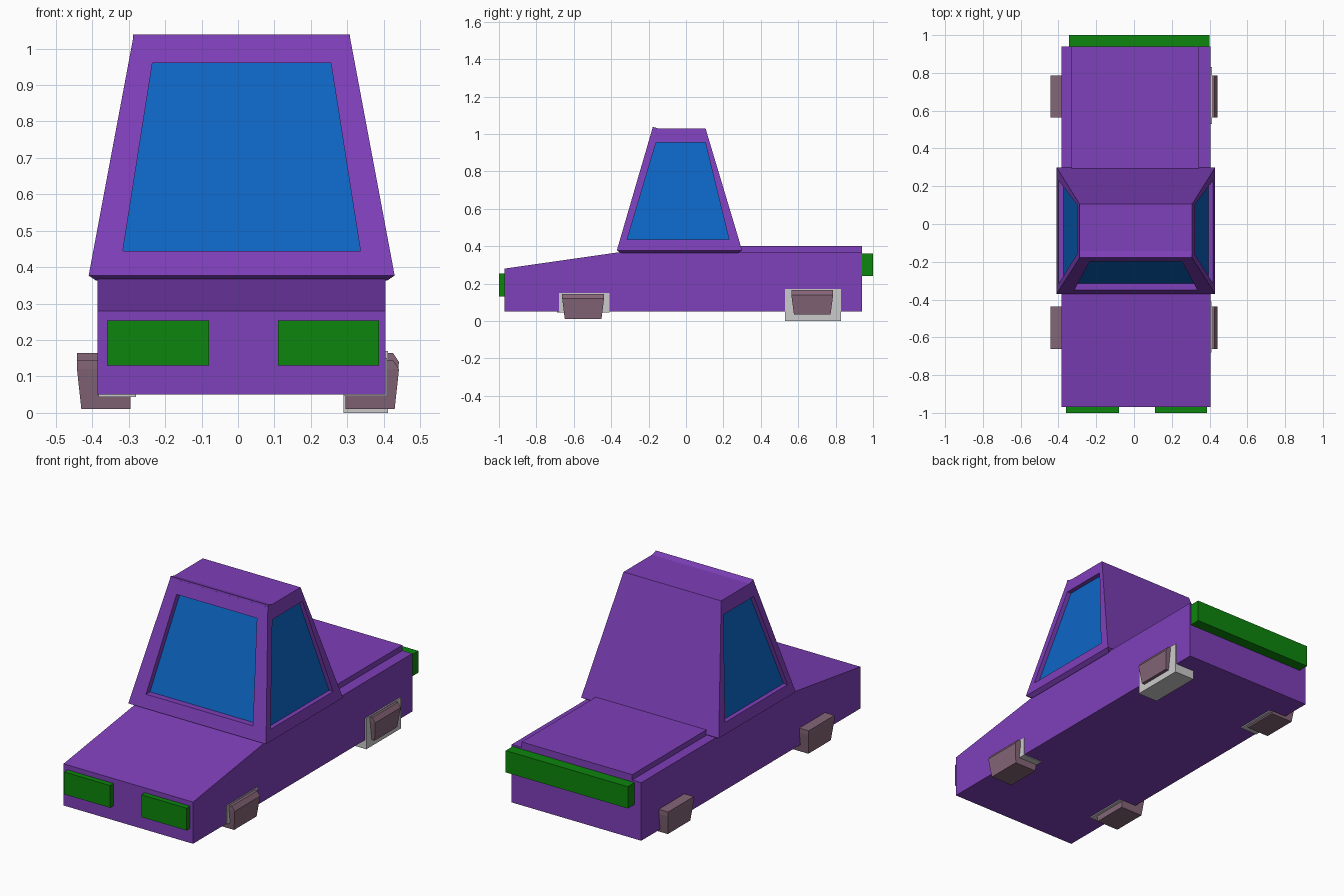
import bpy, bmesh
from mathutils import Vector

cube = bpy.data.objects.get("Cube")
if cube:
    bpy.data.objects.remove(cube, do_unlink=True)

CX = 0.01  # centre line of the bodywork


def material(name, rgb):
    m = bpy.data.materials.new(name)
    m.use_nodes = True
    m.diffuse_color = (*rgb, 1)
    m.node_tree.nodes["Principled BSDF"].inputs["Base Color"].default_value = (*rgb, 1)
    return m


purple = material("purple paint", (0.21, 0.05, 0.49))
blue = material("blue glass", (0.004, 0.133, 0.56))
green = material("green lamp", (0.004, 0.235, 0.004))
brown = material("dusty brown", (0.235, 0.132, 0.187))
grey = material("pale grey", (0.6, 0.6, 0.6))


def finish(name, bm, *mats):
    bmesh.ops.remove_doubles(bm, verts=bm.verts, dist=0.0005)
    bmesh.ops.recalc_face_normals(bm, faces=bm.faces)
    mesh = bpy.data.meshes.new(name)
    bm.to_mesh(mesh)
    bm.free()
    for m in mats:
        mesh.materials.append(m)
    obj = bpy.data.objects.new(name, mesh)
    bpy.context.collection.objects.link(obj)
    return obj


def add_face(bm, points, mat=0):
    f = bm.faces.new([bm.verts.new(p) for p in points])
    f.material_index = mat
    return f


def loft(name, rings, mat):
    """Stack of rectangles (x0, x1, y0, y1, z) joined into a closed solid."""
    bm = bmesh.new()
    loops = [[(a, c, z), (b, c, z), (b, d, z), (a, d, z)] for a, b, c, d, z in rings]
    add_face(bm, loops[0])
    add_face(bm, loops[-1])
    for lo, hi in zip(loops, loops[1:]):
        for i in range(4):
            j = (i + 1) % 4
            add_face(bm, [lo[i], lo[j], hi[j], hi[i]])
    return finish(name, bm, mat)


def box(name, x0, x1, y0, y1, z0, z1, mat):
    return loft(name, [(x0, x1, y0, y1, z0), (x0, x1, y0, y1, z1)], mat)


def prism(name, profile, x0, x1, mat):
    """Side profile of (y, z) points extruded across the width."""
    bm = bmesh.new()
    f = add_face(bm, [(x0, y, z) for y, z in profile])
    out = bmesh.ops.extrude_face_region(bm, geom=[f])["geom"]
    bmesh.ops.translate(bm, vec=(x1 - x0, 0, 0),
                        verts=[v for v in out if isinstance(v, bmesh.types.BMVert)])
    return finish(name, bm, mat)


# Main body with sloping bonnet, and raised rear deck
prism("body", [(-0.97, 0.05), (0.94, 0.05), (0.94, 0.37), (-0.34, 0.37), (-0.97, 0.28)],
      -0.385, 0.405, purple)
box("rear_deck", -0.33, 0.345, 0.28, 0.94, 0.36, 0.4, purple)

# Lamps
box("right_headlight", -0.36, -0.08, -1.0, -0.96, 0.13, 0.253, green)
box("left_headlight", 0.11, 0.387, -1.0, -0.96, 0.13, 0.253, green)
box("rear_light_bar", -0.345, 0.4, 0.93, 1.0, 0.24, 0.36, green)


# Cab: tapered shell with recessed windows at the front and both sides
Z0, Z1 = 0.377, 1.028


def mix(low, high, z):
    return low + (high - low) * (z - Z0) / (Z1 - Z0)


def half_width(z):
    return mix(0.42, 0.298, z)


def front_y(z):
    return mix(-0.37, -0.18, z)


def back_y(z):
    return mix(0.3, 0.105, z)


def corners(z):
    w = half_width(z)
    return [Vector((CX + sx * w, y, z)) for sx, y in
            ((-1, front_y(z)), (1, front_y(z)), (1, back_y(z)), (-1, back_y(z)))]


def window_wall(bm, outer, opening, recess):
    inner = [Vector(p) + Vector(recess) for p in opening]
    for i in range(4):
        j = (i + 1) % 4
        add_face(bm, [outer[i], outer[j], opening[j], opening[i]])
        add_face(bm, [opening[i], opening[j], inner[j], inner[i]])
    add_face(bm, inner, 1)


bm = bmesh.new()
low, high = corners(Z0), corners(Z1)
sill = [Vector((CX + (p.x - CX) * 0.95, p.y * 0.93, 0.363)) for p in low]
add_face(bm, sill)
add_face(bm, high)
add_face(bm, [low[2], low[3], high[3], high[2]])
for i in range(4):
    j = (i + 1) % 4
    add_face(bm, [sill[i], sill[j], low[j], low[i]])

# Windscreen
b, t = 0.445, 0.96
window_wall(bm, [low[0], low[1], high[1], high[0]],
            [(CX - 0.326, front_y(b), b), (CX + 0.326, front_y(b), b),
             (CX + 0.245, front_y(t), t), (CX - 0.245, front_y(t), t)], (0, 0.035, 0))

# Side windows
b, t = 0.435, 0.955
for s, (i, j) in ((1, (1, 2)), (-1, (0, 3))):
    xb, xt = CX + s * half_width(b), CX + s * half_width(t)
    window_wall(bm, [low[i], low[j], high[j], high[i]],
                [(xb, -0.315, b), (xb, 0.23, b), (xt, 0.103, t), (xt, -0.16, t)],
                (-s * 0.025, 0, 0))
finish("cab", bm, purple, blue)

# Small raised lip along the front of the roof
prism("roof_lip", [(-0.18, 1.027), (-0.178, 1.038), (-0.14, 1.027)], CX - 0.298, CX + 0.298, purple)


# Wheels: blocks narrowing towards the ground, with grey wheel housings
def wheel(name, side, y, bottom, top):
    rows = [(bottom, 0.098, 0.43), (top - 0.025, 0.112, 0.442),
            (top, 0.112, 0.425 if side > 0 else 0.442)]
    rings = [(*sorted((side * 0.295, side * x)), y - h, y + h, z) for z, h, x in rows]
    loft(name, rings, brown)


for side, label in ((1, "left"), (-1, "right")):
    wheel("front_%s_wheel" % label, side, -0.55, 0.01, 0.145)
    wheel("rear_%s_wheel" % label, side, 0.675, 0.035, 0.165)

box("front_left_housing", 0.29, 0.409, -0.68, -0.41, 0.046, 0.15, grey)
box("rear_left_housing", 0.29, 0.412, 0.53, 0.83, 0.0, 0.17, grey)
box("front_right_housing", -0.383, -0.28, -0.69, -0.45, 0.044, 0.14, grey)
box("rear_right_housing", -0.383, -0.28, 0.54, 0.77, 0.044, 0.16, grey)
